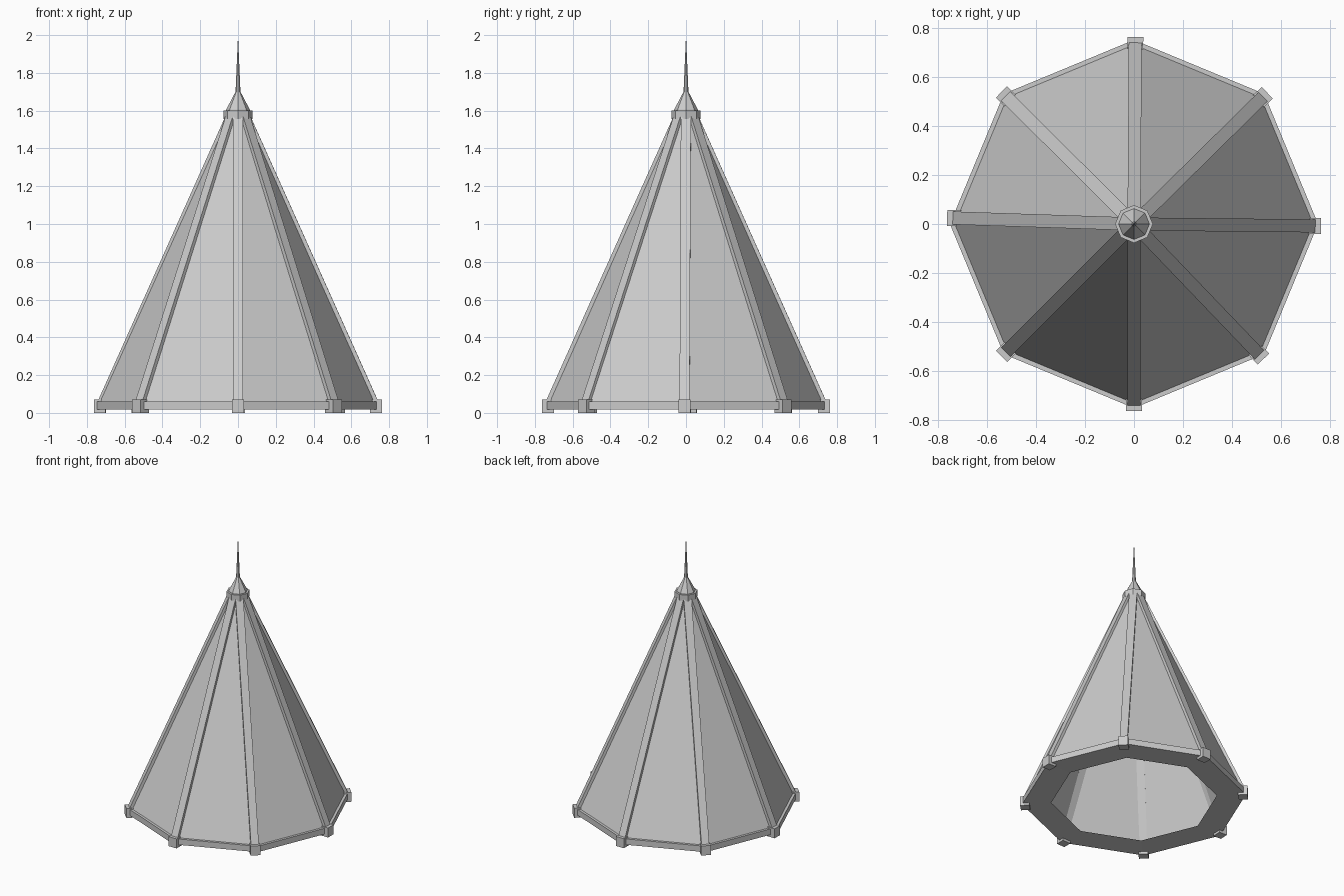
import bpy, bmesh
from math import cos, sin, pi, radians

if "Cube" in bpy.data.objects:
    bpy.data.objects.remove(bpy.data.objects["Cube"])

SIDES = 8


def mesh_object(name, verts, faces):
    mesh = bpy.data.meshes.new(name)
    mesh.from_pydata(verts, [], faces)
    bm = bmesh.new()
    bm.from_mesh(mesh)
    bmesh.ops.remove_doubles(bm, verts=bm.verts, dist=1e-5)
    bmesh.ops.recalc_face_normals(bm, faces=bm.faces)
    bm.to_mesh(mesh)
    bm.free()
    obj = bpy.data.objects.new(name, mesh)
    bpy.context.collection.objects.link(obj)
    return obj


def octagon_lathe(name, profile):
    """Sweep a (radius, z) profile around z with flat octagonal sides."""
    n = len(profile)
    verts = [(r * cos(2 * pi * i / SIDES), r * sin(2 * pi * i / SIDES), z)
             for i in range(SIDES) for r, z in profile]
    faces = []
    for i in range(SIDES):
        a, b = i * n, ((i + 1) % SIDES) * n
        faces += [(a + k, b + k, b + k + 1, a + k + 1) for k in range(n - 1)]
    return mesh_object(name, verts, faces)


def radial_beam(name, section, width, angle):
    """Extrude a four-point (radius, z) section sideways, then turn it about z."""
    verts = [(r, s * width / 2, z) for s in (-1, 1) for r, z in section]
    faces = [(0, 1, 2, 3), (7, 6, 5, 4)]
    faces += [(k, (k + 1) % 4, 4 + (k + 1) % 4, 4 + k) for k in range(4)]
    c, s = cos(angle), sin(angle)
    verts = [(c * x - s * y, s * x + c * y, z) for x, y, z in verts]
    return mesh_object(name, verts, faces)


# Thin sloping roof panels
octagon_lathe("roof_panels", [(0.748, 0.02), (0.058, 1.57)])

# Eave band with flat soffit around the opening
octagon_lathe("eave_band", [(0.555, 0.02), (0.75, 0.017), (0.75, 0.06), (0.72, 0.06)])

# Ridge ribs and corner blocks, set slightly unevenly by hand
skew = [-0.6, -0.4, -0.4, 0.1, -1.9, 0.0, 0.0, -1.2]
for i in range(SIDES):
    angle = 2 * pi * i / SIDES + radians(skew[i])
    radial_beam(f"ridge_rib_{i + 1}",
                [(0.72, 0.06), (0.743, 0.06), (0.066, 1.57), (0.043, 1.57)], 0.053, angle)
    radial_beam(f"corner_block_{i + 1}",
                [(0.70, 0.0), (0.762, 0.0), (0.762, 0.07), (0.70, 0.07)], 0.065, angle)

# Collar at the peak
octagon_lathe("peak_collar", [(0.055, 1.555), (0.077, 1.555), (0.077, 1.60),
                              (0.055, 1.60), (0.055, 1.555)])

# Flared finial with needle tip
octagon_lathe("finial", [(0.063, 1.595), (0.063, 1.605), (0.013, 1.70), (0.0, 2.0)])
